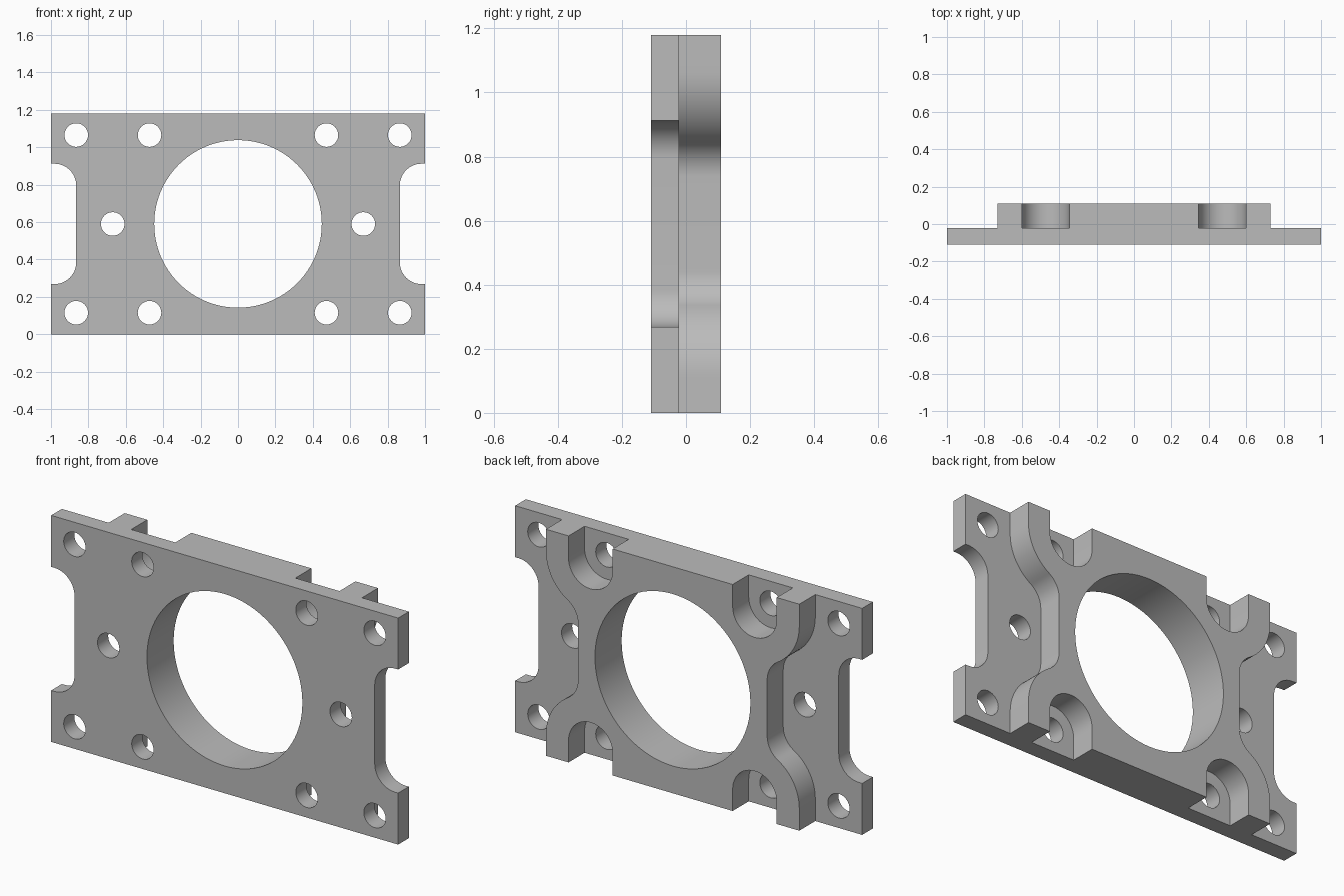
import bpy, bmesh
from math import sin, cos, pi, acos, radians

cube = bpy.data.objects.get("Cube")
if cube:
    bpy.data.objects.remove(cube)

# Main dimensions
H = 1.18
MID = H / 2
FRONT, STEP, BACK = -0.11, -0.022, 0.11
HOLE = 0.063
HOLE_Z = 0.475        # screw rows above and below the middle
SLOT_X, SLOT_R = 0.473, 0.127
BOSS_X, WAIST_X = 0.73, 0.545

grey = bpy.data.materials.new("grey metal")
grey.use_nodes = True
grey.diffuse_color = (0.5, 0.5, 0.5, 1)
grey.node_tree.nodes["Principled BSDF"].inputs["Base Color"].default_value = (0.5, 0.5, 0.5, 1)


def arc(cx, cz, r, a0, a1, n=14):
    steps = [radians(a0 + (a1 - a0) * i / n) for i in range(n + 1)]
    return [(cx + r * cos(a), cz + r * sin(a)) for a in steps]


def circle(cx, cz, r, n=32):
    return arc(cx, cz, r, 0, 360, n)[:-1]


def four_way(quarter):
    """Mirror a quarter outline (top centre to right middle) into a closed loop."""
    lower = [(x, -z) for x, z in reversed(quarter)]
    right = quarter + lower
    return right + [(-x, z) for x, z in reversed(right)]


def slab(name, loops, y0, y1):
    """Extrude an outline with holes between two depths."""
    curve = bpy.data.curves.new(name, 'CURVE')
    curve.dimensions = '2D'
    curve.fill_mode = 'BOTH'
    curve.extrude = (y1 - y0) / 2
    for loop in loops:
        s = curve.splines.new('POLY')
        s.points.add(len(loop) - 1)
        for p, (x, z) in zip(s.points, loop):
            p.co = (x, z, 0, 1)
        s.use_cyclic_u = True
    obj = bpy.data.objects.new(name, curve)
    bpy.context.collection.objects.link(obj)
    obj.location = (0, (y0 + y1) / 2, MID)
    obj.rotation_euler = (pi / 2, 0, 0)
    bpy.ops.object.select_all(action='DESELECT')
    obj.select_set(True)
    bpy.context.view_layer.objects.active = obj
    bpy.ops.object.convert(target='MESH')
    obj = bpy.context.object
    bm = bmesh.new()
    bm.from_mesh(obj.data)
    bmesh.ops.remove_doubles(bm, verts=bm.verts, dist=1e-5)
    bmesh.ops.recalc_face_normals(bm, faces=bm.faces)
    bm.to_mesh(obj.data)
    bm.free()
    obj.data.materials.clear()
    obj.data.materials.append(grey)
    bpy.ops.object.shade_smooth_by_angle(angle=radians(30))
    return obj


bore = circle(0, 0, 0.448, 96)

# Mounting plate with rounded end notches and screw holes
notch_x, notch_z, notch_r = 0.865, 0.322, 0.117
plate = [(1, MID), (1, notch_z)]
plate += arc(notch_x + notch_r, notch_z - notch_r, notch_r, 90, 180)
holes = [circle(sx * x, sz * HOLE_Z, HOLE)
         for x in (SLOT_X, 0.865) for sx in (-1, 1) for sz in (-1, 1)]
holes += [circle(sx * 0.67, 0, HOLE) for sx in (-1, 1)]
slab("mounting_plate", [four_way(plate), bore] + holes, FRONT, STEP)

# Raised boss: slots around the inner screws, S-curved flanks to a narrow waist
outer_r = BOSS_X - SLOT_X
swing = acos(1 - (BOSS_X - WAIST_X) / (outer_r + SLOT_R))
deg = swing * 180 / pi
waist_z = HOLE_Z - (outer_r + SLOT_R) * sin(swing)
boss = [(SLOT_X - SLOT_R, MID)]
boss += arc(SLOT_X, HOLE_Z, SLOT_R, 180, 360, 24)
boss += [(SLOT_X + SLOT_R, MID), (BOSS_X, MID)]
boss += arc(SLOT_X, HOLE_Z, outer_r, 0, -deg)
boss += arc(WAIST_X + SLOT_R, waist_z, SLOT_R, 180 - deg, 180)[1:]
slab("raised_boss", [four_way(boss), bore], STEP, BACK)
